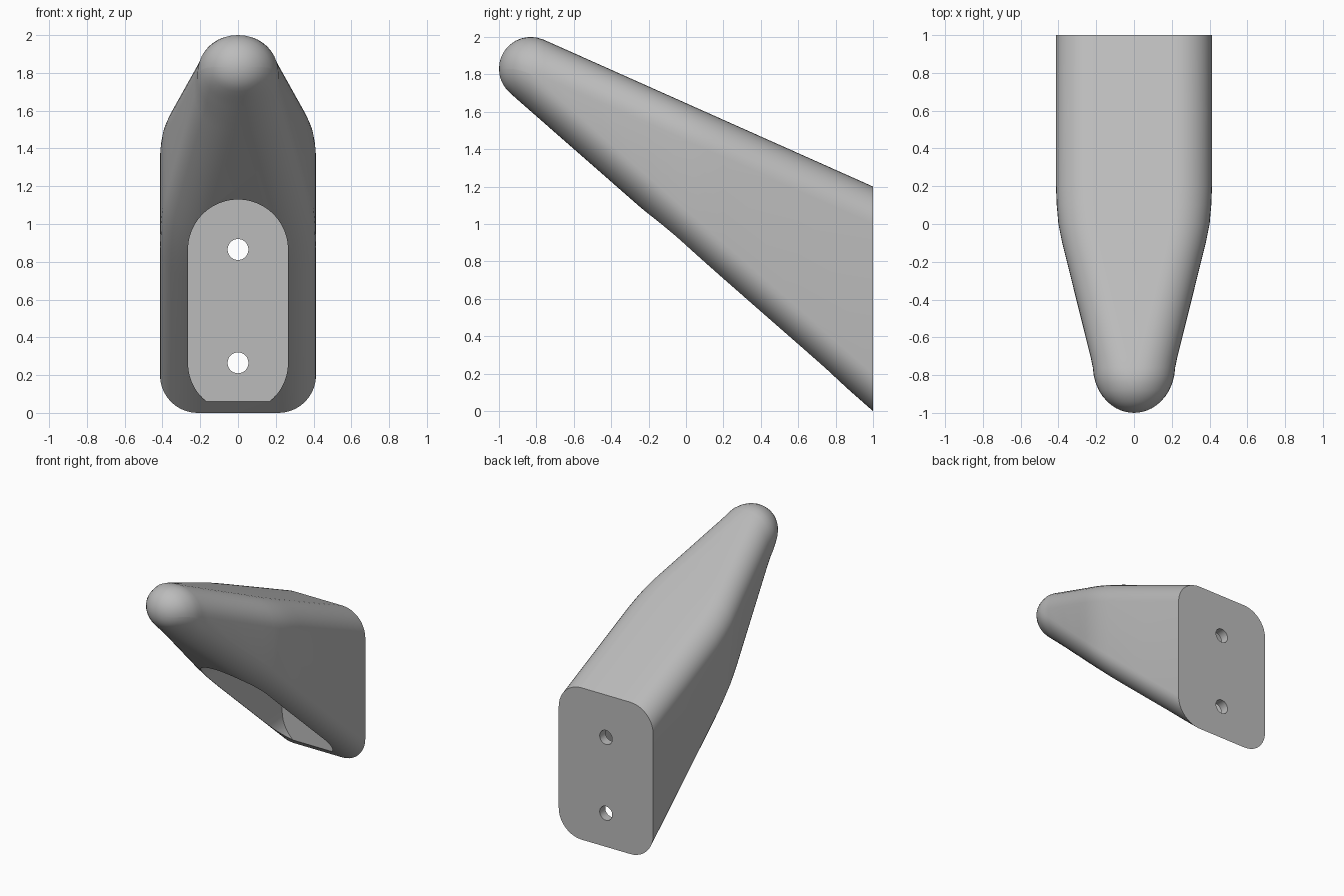
import bpy, bmesh
from math import sin, cos, pi, sqrt

if "Cube" in bpy.data.objects:
    bpy.data.objects.remove(bpy.data.objects["Cube"])

grey = bpy.data.materials.new("light_grey")
grey.use_nodes = True
grey.diffuse_color = (0.5, 0.5, 0.5, 1)
grey.node_tree.nodes["Principled BSDF"].inputs["Base Color"].default_value = (0.5, 0.5, 0.5, 1)

TIP_Y, TIP_Z, TIP_R = -0.83, 1.83, 0.17
CORNER = 0.2
WIDTHS = [(-0.75, 0.218), (-0.2, 0.355), (-0.1, 0.38), (0, 0.4), (0.1, 0.409), (0.2, 0.413), (1, 0.413)]


def half_width(y):
    if y <= -0.75:
        return 0.218 * sqrt(max(0, 1 - ((y + 0.75) / 0.25) ** 2))
    for (a, wa), (b, wb) in zip(WIDTHS, WIDTHS[1:]):
        if y <= b:
            return wa + (wb - wa) * (y - a) / (b - a)


def heights(y):
    """Bottom and top of the arm: straight lines that run into the round tip."""
    arc = sqrt(max(0, TIP_R ** 2 - (y - TIP_Y) ** 2))
    top = 1.2 + (1 - y) * 0.446 if y > -0.76 else TIP_Z + arc
    bottom = (1 - y) * 0.876 if y > -0.94 else TIP_Z - arc
    return bottom, top


def section(y, steps=10):
    """Rounded rectangle across the arm at depth y."""
    w, (zb, zt) = half_width(y), heights(y)
    rx, rz = min(CORNER, w), min(CORNER, (zt - zb) / 2)
    points = []
    for k, (sx, sz) in enumerate([(1, 1), (-1, 1), (-1, -1), (1, -1)]):
        cx = sx * (w - rx * 0.999)
        cz = (zt - rz * 0.999) if sz > 0 else (zb + rz * 0.999)
        for i in range(steps + 1):
            a = (k + i / steps) * pi / 2
            points.append((cx + rx * cos(a), y, cz + rz * sin(a)))
    return points


def make_object(name, bm):
    bmesh.ops.recalc_face_normals(bm, faces=bm.faces)
    mesh = bpy.data.meshes.new(name)
    bm.to_mesh(mesh)
    bm.free()
    mesh.materials.append(grey)
    obj = bpy.data.objects.new(name, mesh)
    bpy.context.collection.objects.link(obj)
    return obj


def loft(name, rings, tip=None):
    bm = bmesh.new()
    rows = [[bm.verts.new(p) for p in ring] for ring in rings]
    n = len(rows[0])
    for a, b in zip(rows, rows[1:]):
        for i in range(n):
            j = (i + 1) % n
            bm.faces.new((a[i], a[j], b[j], b[i]))
    bm.faces.new(rows[0])
    if tip:
        end = bm.verts.new(tip)
        for i in range(n):
            bm.faces.new((rows[-1][i], rows[-1][(i + 1) % n], end))
    else:
        bm.faces.new(rows[-1])
    return make_object(name, bm)


def slot(name, radius, low, high, y0, y1, steps=24):
    """Upright stadium prism running along y."""
    ring = []
    for cz, start in ((high, 0), (low, pi)):
        for i in range(steps + 1):
            a = start + pi * i / steps
            ring.append((radius * cos(a), cz + radius * sin(a)))
    return loft(name, [[(x, y, z) for x, z in ring] for y in (y0, y1)])


# Tapered arm with a rounded tip
stations = [1, 0.6, 0.2, 0.1, 0, -0.1, -0.2, -0.45, -0.7, -0.76, -0.8, -0.84,
            -0.88, -0.91, -0.94, -0.96, -0.975, -0.987, -0.996]
arm = loft("hook_arm", [section(y) for y in stations], (0, -1, TIP_Z))

# Screw pocket in the underside and two screw holes through the back
cutters = [slot("pocket_cutter", 0.265, 0.265, 0.865, -1.2, 0.93)]
for z in (0.265, 0.865):
    cutters.append(slot("screw_hole_cutter", 0.055, z - 0.0005, z + 0.0005, 0.8, 1.2, 16))

bpy.context.view_layer.objects.active = arm
for cutter in cutters:
    cutter.hide_render = True
    mod = arm.modifiers.new("cut", "BOOLEAN")
    mod.operation = "DIFFERENCE"
    mod.solver = "EXACT"
    mod.object = cutter
    bpy.ops.object.modifier_apply(modifier=mod.name)
    bpy.data.objects.remove(cutter)

bpy.ops.object.select_all(action="DESELECT")
arm.select_set(True)
bpy.ops.object.shade_smooth_by_angle(angle=0.6)
